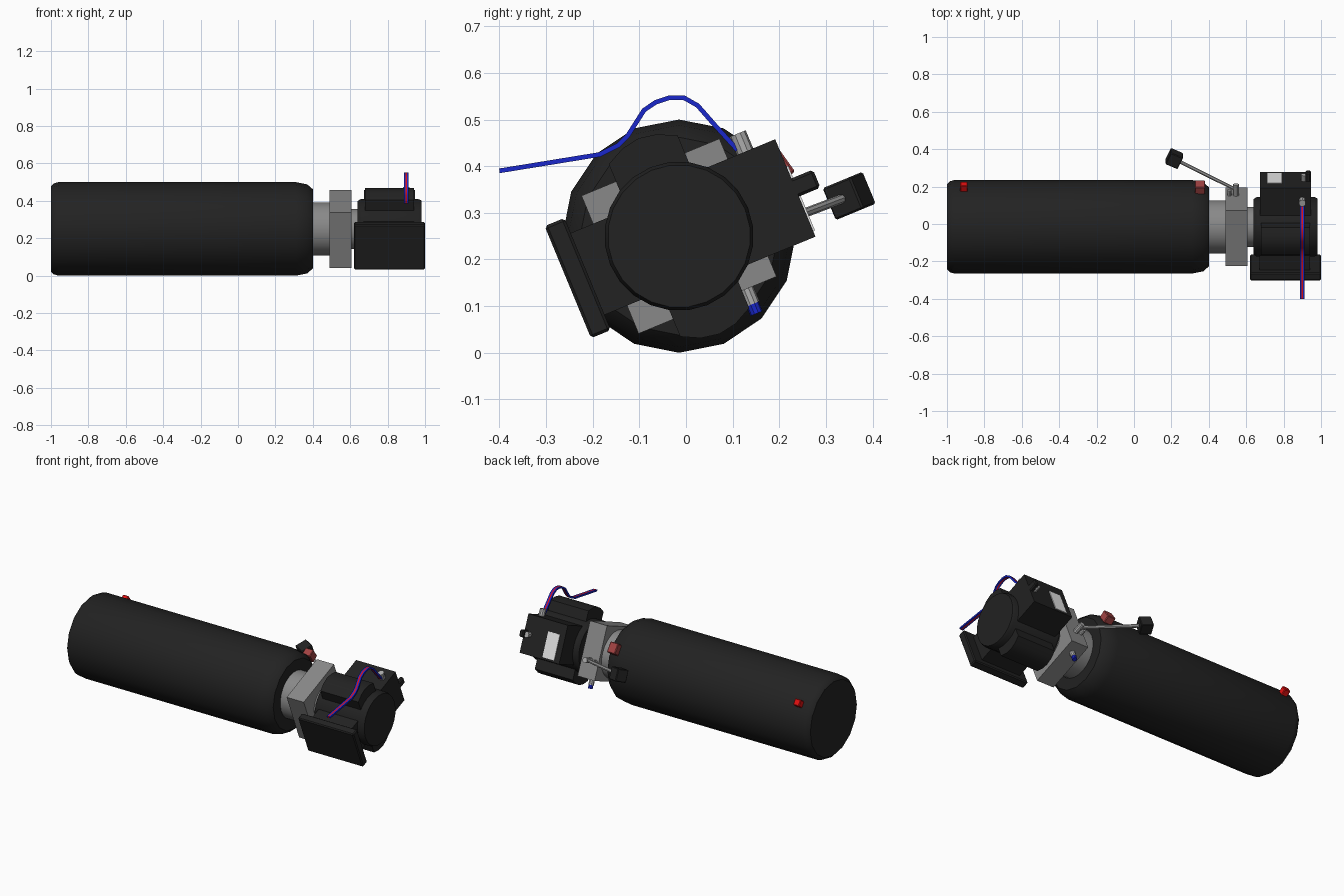
import bpy, bmesh, math
from mathutils import Matrix, Vector

if "Cube" in bpy.data.objects:
    bpy.data.objects.remove(bpy.data.objects["Cube"])

def mat(name, c):
    m = bpy.data.materials.new(name)
    m.diffuse_color = (*c, 1)
    m.use_nodes = True
    m.node_tree.nodes["Principled BSDF"].inputs["Base Color"].default_value = m.diffuse_color
    return m

BLACK = mat("black", (0.016, 0.016, 0.016))
GREY = mat("cast_grey", (0.25, 0.25, 0.25))
SILVER = mat("silver", (0.42, 0.42, 0.42))
RED = mat("red", (0.75, 0.005, 0.005))
BRICK = mat("dull_red", (0.36, 0.055, 0.055))
BLUE = mat("blue", (0.01, 0.02, 0.6))
WHITE = mat("white", (0.8, 0.8, 0.8))

# Local frame (x, u, v): everything is rolled 22.5 degrees about the long axis
FRAME = Matrix.Translation((0, -0.015, 0.25)) @ Matrix.Rotation(math.radians(22.5), 4, 'X')

def finish(bm, name, m, frame=FRAME):
    bmesh.ops.recalc_face_normals(bm, faces=bm.faces)
    bm.transform(frame)
    me = bpy.data.meshes.new(name)
    bm.to_mesh(me)
    bm.free()
    me.materials.append(m)
    o = bpy.data.objects.new(name, me)
    bpy.context.collection.objects.link(o)
    bpy.ops.object.select_all(action='DESELECT')
    o.select_set(True)
    bpy.context.view_layer.objects.active = o
    bpy.ops.object.shade_smooth_by_angle(angle=math.radians(32))
    return o

def box(name, m, x, u, v, bevel=0, frame=FRAME):
    bm = bmesh.new()
    size = (x[1] - x[0], u[1] - u[0], v[1] - v[0])
    ctr = [(a[0] + a[1]) / 2 for a in (x, u, v)]
    bmesh.ops.create_cube(bm, size=1, matrix=Matrix.Translation(ctr) @ Matrix.Diagonal((*size, 1)))
    if bevel:
        bmesh.ops.bevel(bm, geom=bm.edges[:], offset=bevel, segments=1, affect='EDGES')
    return finish(bm, name, m, frame)

def revolve(name, m, profile, n=16):
    """Closed turned part about the x axis; profile is (x, radius)."""
    bm = bmesh.new()
    rings = [[bm.verts.new((x, r * math.cos(2 * math.pi * i / n), r * math.sin(2 * math.pi * i / n)))
              for i in range(n)] for x, r in profile]
    for a, b in zip(rings, rings[1:]):
        for i in range(n):
            j = (i + 1) % n
            bm.faces.new((a[i], a[j], b[j], b[i]))
    bm.faces.new(rings[0])
    bm.faces.new(rings[-1])
    return finish(bm, name, m)

def rod(name, m, a, b, r, n=10):
    a, b = Vector(a), Vector(b)
    bm = bmesh.new()
    d = b - a
    bmesh.ops.create_cone(bm, cap_ends=True, segments=n, radius1=r, radius2=r, depth=d.length,
                          matrix=Matrix.Translation((a + b) / 2) @ d.to_track_quat('Z', 'Y').to_matrix().to_4x4())
    return finish(bm, name, m)

def extrude(name, m, pts, x0, x1):
    bm = bmesh.new()
    f = bm.faces.new([bm.verts.new((x0, u, v)) for u, v in pts])
    r = bmesh.ops.extrude_face_region(bm, geom=[f])
    bmesh.ops.translate(bm, vec=(x1 - x0, 0, 0), verts=[g for g in r['geom'] if isinstance(g, bmesh.types.BMVert)])
    return finish(bm, name, m)

# Long cylindrical body
revolve("main_barrel", BLACK, [(-1, 0.228), (-0.985, 0.243), (-0.96, 0.25), (0.31, 0.25), (0.37, 0.238), (0.4, 0.212)])

# Grey neck and square flange
revolve("neck_collar", GREY, [(0.38, 0.143), (0.5, 0.143)], 24)
revolve("rear_neck", GREY, [(0.6, 0.108), (0.66, 0.108)], 24)
box("square_flange", GREY, (0.49, 0.607), (-0.16, 0.16), (-0.16, 0.16))

# Motor housing with its two lobes
revolve("motor_housing", BLACK, [(0.64, 0.15), (0.655, 0.16), (0.965, 0.16), (0.982, 0.153)], 24)
for name, s in (("upper_lobe", 1), ("lower_lobe", -1)):
    extrude(name, BLACK, [(-0.08, 0), (-0.08, s * 0.2), (-0.04, s * 0.22), (0, s * 0.227),
                          (0.04, s * 0.22), (0.08, s * 0.2), (0.08, 0)], 0.68, 0.94)

# Control box, label and side plate
box("control_box", BLACK, (0.675, 0.945), (0.08, 0.27), (-0.113, 0.113))
box("box_label", WHITE, (0.71, 0.79), (0.268, 0.274), (-0.1, 0.05))
box("plate_bracket", BLACK, (0.67, 0.94), (-0.215, -0.1), (-0.095, 0.095))
box("side_plate", BLACK, (0.62, 1.0), (-0.258, -0.212), (-0.13, 0.13), 0.006)

# Knob on the control box
rod("knob_stem", SILVER, (0.91, 0.265, 0), (0.91, 0.302, 0), 0.018)
box("knob", BLACK, (0.918, 0.945), (0.262, 0.32), (-0.02, 0.022), 0.006)

# Lever with square handle
rod("lever_pivot", SILVER, (0.545, 0.155, -0.055), (0.545, 0.222, -0.055), 0.016)
rod("lever_screw", SILVER, (0.51, 0.155, -0.055), (0.51, 0.19, -0.055), 0.012)
rod("lever_arm", SILVER, (0.55, 0.19, -0.055), (0.23, 0.36, -0.06), 0.01, 8)
handle = FRAME @ Matrix.Translation((0.215, 0.37, -0.06)) @ Matrix.Rotation(math.radians(-25), 4, 'Z')
box("lever_handle", BLACK, (-0.036, 0.036), (-0.036, 0.036), (-0.037, 0.037), 0.004, handle)

# Valve with blue cap
rod("valve_stem", SILVER, (0.55, 0.09, -0.155), (0.55, 0.09, -0.195), 0.016)
rod("valve_cap", BLUE, (0.55, 0.09, -0.193), (0.55, 0.09, -0.217), 0.014)

# Buttons on the barrel
a = math.radians(13)
for name, m, x, w in (("rear_button", RED, (-0.93, -0.89), 0.02), ("front_button", BRICK, (0.325, 0.38), 0.032)):
    box(name, m, x, (0.235, 0.283), (-w, w), 0.004, FRAME @ Matrix.Rotation(a, 4, 'X'))

# Cable gland and looping wires
rod("cable_gland", SILVER, (0.9, 0.2, 0.105), (0.9, 0.2, 0.155), 0.019)
path = [(0.11, 0.435), (0.06, 0.49), (0.025, 0.53), (-0.005, 0.547), (-0.035, 0.547), (-0.065, 0.537),
        (-0.09, 0.52), (-0.125, 0.465), (-0.145, 0.445), (-0.185, 0.425), (-0.4, 0.39)]
for name, m, x in (("red_wire", RED, 0.9), ("blue_wire_left", BLUE, 0.892), ("blue_wire_right", BLUE, 0.908)):
    bm = bmesh.new()
    h, w, rings = 0.005, 0.004, []
    for i, p in enumerate(path):
        t = Vector(path[min(i + 1, len(path) - 1)]) - Vector(path[max(i - 1, 0)])
        n = Vector((-t.y, t.x)).normalized() * h
        rings.append([bm.verts.new((x + sx * w, p[0] + sn * n.x, p[1] + sn * n.y))
                      for sx, sn in ((-1, -1), (1, -1), (1, 1), (-1, 1))])
    for r, q in zip(rings, rings[1:]):
        for k in range(4):
            bm.faces.new((r[k], r[(k + 1) % 4], q[(k + 1) % 4], q[k]))
    bm.faces.new(rings[0])
    bm.faces.new(rings[-1])
    finish(bm, name, m, Matrix())
